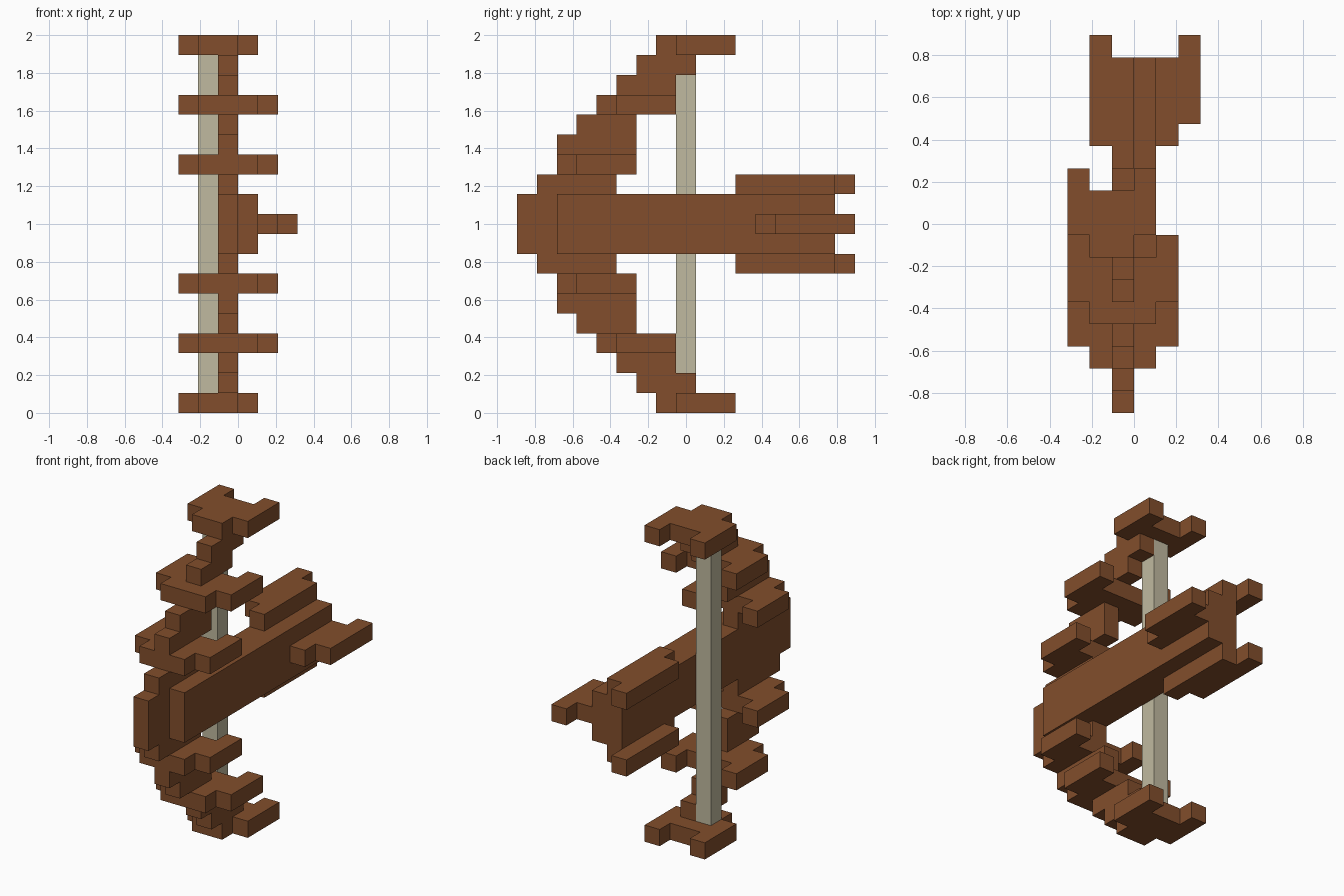
import bpy
import bmesh
from mathutils import Matrix, Vector

cube = bpy.data.objects.get("Cube")
if cube:
    bpy.data.objects.remove(cube, do_unlink=True)

# The model sits on a block grid: 6 wide, 17 deep, 19 tall
W, D, H = 6, 17, 19
U = 2 / H


def material(name, rgb):
    m = bpy.data.materials.new(name)
    m.use_nodes = True
    m.diffuse_color = (*rgb, 1)
    m.node_tree.nodes["Principled BSDF"].inputs["Base Color"].default_value = (*rgb, 1)
    return m


wood = material("brown wood", (0.223, 0.076, 0.025))
cord = material("pale cord", (0.53, 0.49, 0.35))


def build(name, mat, boxes):
    """One object from boxes given as (x range, y range, z range) in blocks."""
    bm = bmesh.new()
    for ranges in boxes:
        low, high = (Vector(c) for c in zip(*ranges))
        centre = (low + high) / 2 - Vector((W / 2, D / 2, 0))
        size = Matrix.Diagonal((*((high - low) * U), 1))
        bmesh.ops.create_cube(bm, size=1, matrix=Matrix.Translation(centre * U) @ size)
    mesh = bpy.data.meshes.new(name)
    bm.to_mesh(mesh)
    bm.free()
    mesh.materials.append(mat)
    obj = bpy.data.objects.new(name, mesh)
    bpy.context.collection.objects.link(obj)


def build_pair(name, mat, boxes):
    """Upper part and its mirror image below the middle."""
    build("upper_" + name, mat, boxes)
    build("lower_" + name, mat, [(x, y, (H - z[1], H - z[0])) for x, y, z in boxes])


def crosspiece(x0, x1, y, z):
    """Flat bar whose two end blocks are shifted one step back."""
    layer = (z, z + 1)
    return [((x0 + 1, x1 - 1), (y, y + 3), layer),
            ((x0, x0 + 1), (y + 1, y + 4), layer),
            ((x1 - 1, x1), (y + 1, y + 4), layer)]


# Stepped bow limbs
core = (2, 3)
build_pair("limb", wood, [
    (core, (1, 5), (11, 12)),
    (core, (2, 6), (13, 14)),
    (core, (3, 6), (14, 15)),
    (core, (5, 8), (16, 17)),
    (core, (6, 9), (17, 18)),
])

# Crosspieces on the limbs and at the tips
build_pair("inner_crosspiece", wood, crosspiece(0, 5, 2, 12))
build_pair("outer_crosspiece", wood, crosspiece(0, 5, 4, 15))
build_pair("limb_tip", wood, crosspiece(0, 4, 7, 18))

# Grip running into the arrow shaft
build("grip_and_shaft", wood, [(core, (0, 16), (8, 11)), ((3, 4), (2, 16), (8, 11))])

# Arrow feathers
build_pair("feather", wood, [(core, (11, 16), (11, 12)), ((1, 2), (12, 17), (11, 12))])
build("side_feather", wood, [((4, 5), (12, 16), (9, 10)), ((5, 6), (13, 17), (9, 10))])

# Bowstring
build("bowstring", cord, [((1, 2), (8, 9), (1, 18))])
